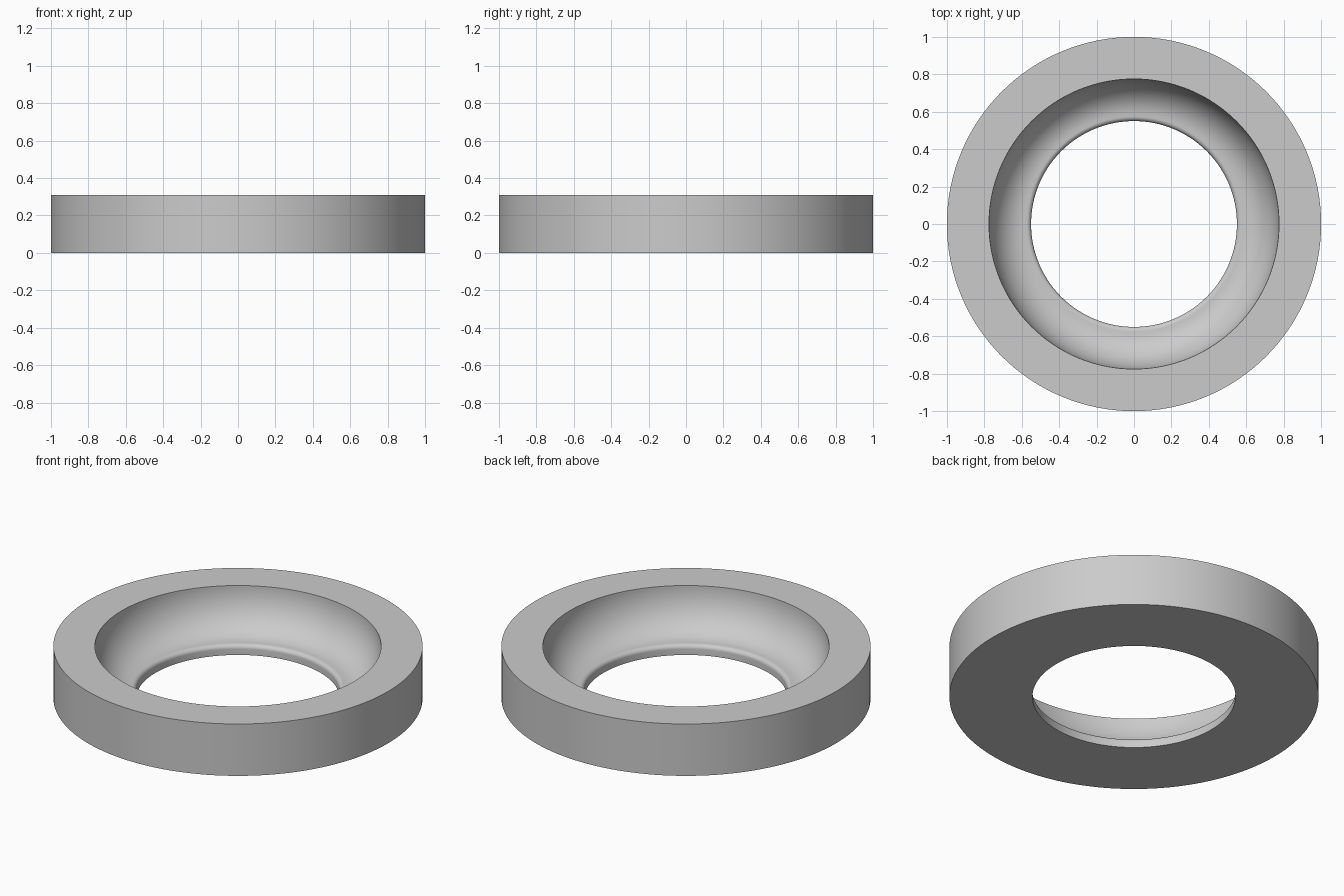
import bpy, bmesh
from math import sin, cos, pi, radians

cube = bpy.data.objects.get("Cube")
if cube:
    bpy.data.objects.remove(cube, do_unlink=True)

SEGMENTS = 128
HEIGHT = 0.31
OUTER, RIM, BORE = 1.0, 0.775, 0.55
LIP = 0.025      # rounding between bore and seat
FLOOR = 0.06     # lowest height of the seat


def arc(cx, cz, rx, rz, start, end, steps):
    """Points (radius, height) along an elliptical arc, angles in degrees."""
    angles = [radians(start + (end - start) * i / steps) for i in range(steps + 1)]
    return [(cx + rx * cos(a), cz + rz * sin(a)) for a in angles]


# Cross-section: outer wall, flat rim, concave seat, rounded lip, bore
seat_start = BORE + LIP
profile = [(OUTER, 0), (OUTER, HEIGHT)]
profile += arc(seat_start, HEIGHT, RIM - seat_start, HEIGHT - FLOOR, 0, -90, 20)
profile += arc(seat_start, FLOOR - LIP, LIP, LIP, 90, 180, 8)[1:]
profile.append((BORE, 0))

# Revolve the cross-section into a closed ring
bm = bmesh.new()
rings = []
for i in range(SEGMENTS):
    a = 2 * pi * i / SEGMENTS
    rings.append([bm.verts.new((r * cos(a), r * sin(a), z)) for r, z in profile])
count = len(profile)
for i, ring in enumerate(rings):
    following = rings[(i + 1) % SEGMENTS]
    for j in range(count):
        k = (j + 1) % count
        bm.faces.new((ring[j], following[j], following[k], ring[k]))
bmesh.ops.recalc_face_normals(bm, faces=bm.faces)
mesh = bpy.data.meshes.new("seat_ring")
bm.to_mesh(mesh)
bm.free()

seat_ring = bpy.data.objects.new("seat_ring", mesh)
bpy.context.collection.objects.link(seat_ring)

# Plain grey material
grey = bpy.data.materials.new("light_grey")
grey.use_nodes = True
colour = (0.6, 0.6, 0.6, 1)
grey.diffuse_color = colour
grey.node_tree.nodes["Principled BSDF"].inputs["Base Color"].default_value = colour
mesh.materials.append(grey)

# Smooth curves with sharp rims
bpy.ops.object.select_all(action="DESELECT")
seat_ring.select_set(True)
bpy.context.view_layer.objects.active = seat_ring
bpy.ops.object.shade_smooth_by_angle(angle=radians(30))
